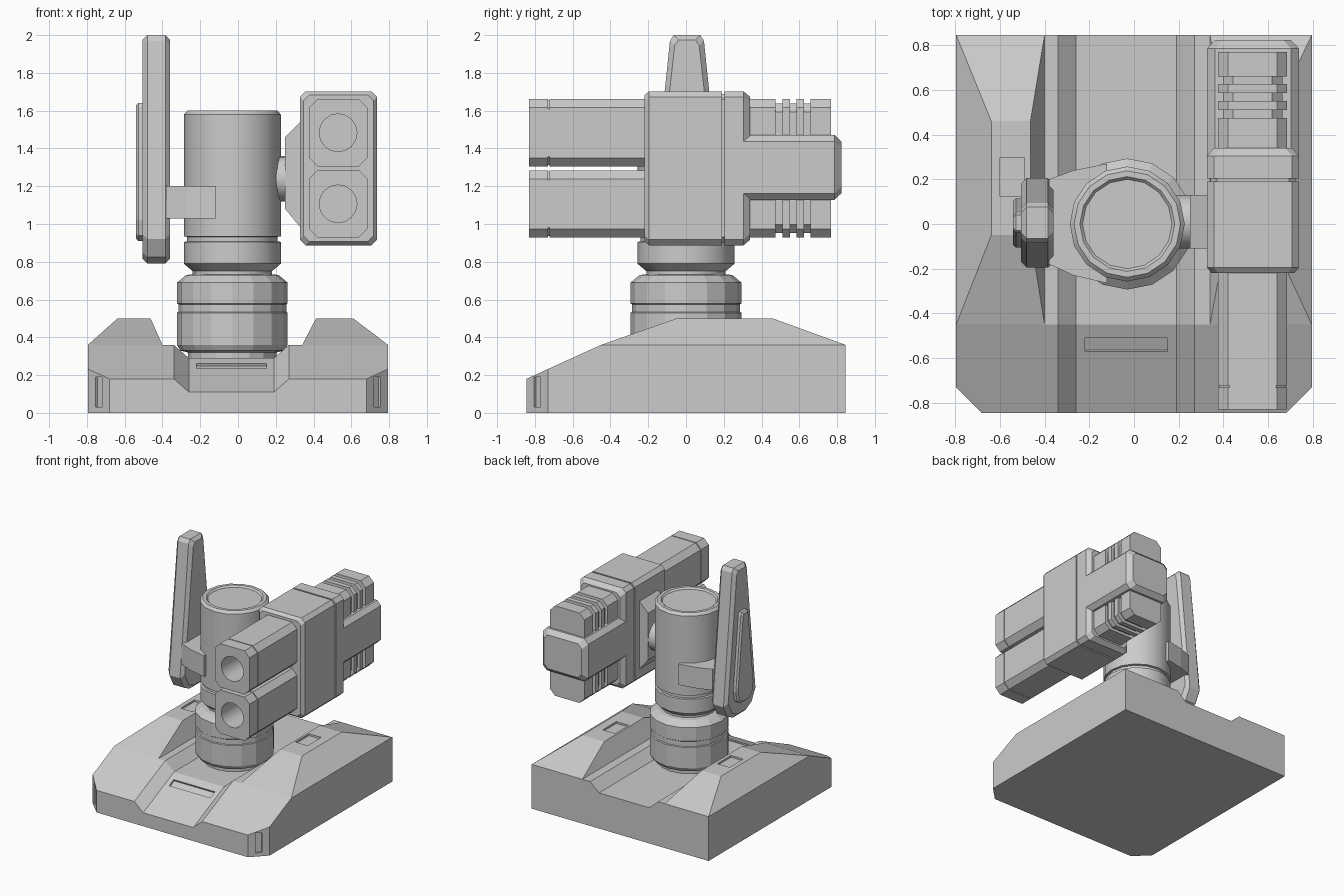
import bpy, bmesh, math
from mathutils import Matrix

if "Cube" in bpy.data.objects:
    bpy.data.objects.remove(bpy.data.objects["Cube"])


def loft(name, rings):
    """Skin equal-length rings of points and cap both ends."""
    bm = bmesh.new()
    vs = [[bm.verts.new(p) for p in r] for r in rings]
    n = len(rings[0])
    for a, b in zip(vs, vs[1:]):
        for i in range(n):
            j = (i + 1) % n
            bm.faces.new((a[i], a[j], b[j], b[i]))
    bm.faces.new(vs[0])
    bm.faces.new(vs[-1])
    bmesh.ops.recalc_face_normals(bm, faces=bm.faces)
    me = bpy.data.meshes.new(name)
    bm.to_mesh(me)
    bm.free()
    ob = bpy.data.objects.new(name, me)
    bpy.context.collection.objects.link(ob)
    return ob


def activate(ob):
    bpy.ops.object.select_all(action='DESELECT')
    ob.select_set(True)
    bpy.context.view_layer.objects.active = ob


def cut(ob, cutter):
    activate(ob)
    m = ob.modifiers.new("cut", 'BOOLEAN')
    m.operation, m.solver, m.object = 'DIFFERENCE', 'EXACT', cutter
    bpy.ops.object.modifier_apply(modifier=m.name)
    bpy.data.objects.remove(cutter)


def smooth(ob):
    activate(ob)
    bpy.ops.object.shade_smooth_by_angle(angle=math.radians(30))


def box(name, c, s, rot=0, tilt=0):
    ring = lambda z: [(x * s[0] / 2, y * s[1] / 2, z) for x, y in ((-1, -1), (1, -1), (1, 1), (-1, 1))]
    ob = loft(name, [ring(-s[2] / 2), ring(s[2] / 2)])
    ob.data.transform(Matrix.Translation(c) @ Matrix.Rotation(rot, 4, 'Z') @ Matrix.Rotation(tilt, 4, 'X'))
    return ob


def lathe(name, profile, n=16, cx=-0.03, cy=0.0):
    return loft(name, [[(cx + r * math.sin(2 * math.pi * i / n), cy + r * math.cos(2 * math.pi * i / n), z)
                        for i in range(n)] for r, z in profile])


def beam(name, cx, cz, w, h, ch, stations):
    """Chamfered rectangle swept along y; stations are (y, inset)."""
    rings = []
    for y, d in stations:
        a, b = w / 2 - d, h / 2 - d
        pts = [(a, b - ch), (a - ch, b), (ch - a, b), (-a, b - ch),
               (-a, ch - b), (ch - a, -b), (a - ch, -b), (a, ch - b)]
        rings.append([(cx + x, y, cz + z) for x, z in pts])
    return loft(name, rings)


def tapered_plate(name, pts, stations, cz):
    """Mirrored half outline (y, z) stacked along x; stations are (x, inset)."""
    rings = []
    for x, d in stations:
        half = [(max(y - d, 0.01), z + (d if z < cz else -d)) for y, z in pts]
        full = half + [(-y, z) for y, z in reversed(half)]
        rings.append([(x, 0.005 + y, z) for y, z in full])
    return loft(name, rings)


# base slab with sunken centre channel and a sloping nose
def section(y, h):
    return [(x, y, z) for x, z in ((-.795, 0), (-.795, h), (-.34, h), (-.26, h - .07),
                                   (.19, h - .07), (.27, h), (.795, h), (.795, 0))]


base = loft("base", [section(-.845, .18), section(-.45, .36), section(.845, .36)])
for s in (-1, 1):
    cut(base, box("corner_cut", (s * .795, -.845, .3), (.1626, .1626, 1), math.pi / 4))
    cut(base, box("corner_slot_cut", (s * .7375, -.7875, .11), (.05, .03, .16), s * math.pi / 4))
cut(base, box("nose_slot_cut", (-.035, -.54, .249), (.37, .065, .03), 0, math.atan(.456)))

# raised ridges either side of the channel
for name, x0, x1, t0, t1, px in (("ridge_left", -.795, -.40, -.638, -.463, -.545),
                                 ("ridge_right", .34, .795, .413, .61, .485)):
    low = [(x0, -.45, .36), (x1, -.45, .36), (x1, .845, .36), (x0, .845, .36)]
    foot = [(x, y, .355) for x, y, z in low]
    top = [(t0, -.05, .5), (t1, -.05, .5), (t1, .46, .5), (t0, .46, .5)]
    ridge = loft(name, [low, top])
    cut(ridge, box("ridge_pocket_cut", (px, .21, .5), (.11, .175, .03)))

# faceted collar, then smooth neck and head
lathe("swivel_collar", [(.235, .27), (.235, .32), (.275, .33), (.293, .36), (.293, .53), (.286, .535),
                        (.286, .575), (.293, .58), (.293, .69), (.245, .73), (.2, .735)])
smooth(lathe("neck_and_head", [(.21, .72), (.21, .75), (.257, .79), (.257, .905), (.24, .908), (.24, .932),
                               (.257, .935), (.257, 1.58), (.238, 1.6), (.212, 1.6), (.2, 1.587)]))

# tall tapered shield on the left, its outer cover and its bracket
tapered_plate("side_shield", [(.08, .79), (.15, .825), (.2, .92), (.09, 1.97), (.07, 2.0)],
              [(-.505, .025), (-.48, 0), (-.385, 0), (-.36, .025)], 1.4)
tapered_plate("shield_cover", [(.05, .91), (.095, .94), (.11, 1.02), (.045, 1.62), (.035, 1.64)],
              [(-.54, .012), (-.528, 0), (-.49, 0)], 1.3)
outline = [(-.38, -.18), (-.27, -.23), (-.12, -.265), (-.12, .27), (-.27, .24), (-.38, .2)]
loft("shield_bracket", [[(x, y, z) for x, y in outline] for z in (1.03, 1.2)])

# pivot and mounting block on the right
pivot = loft("pivot", [[(x, .01 + .12 * math.cos(i * math.pi / 8), 1.24 + .12 * math.sin(i * math.pi / 8))
                        for i in range(16)] for x in (.1, .295)])
smooth(pivot)
loft("mount_block", [[(.25, -.11, z0), (.25, .13, z0), (.25, .13, z1), (.25, -.11, z1)] if x == .25 else
                     [(x, -.11, z0), (x, .13, z0), (x, .13, z1), (x, -.11, z1)]
                     for x, z0, z1 in ((.25, 1.08, 1.46), (.34, .97, 1.55))])

# receiver housing and rear centre block
beam("receiver", .532, 1.295, .41, .815, .03,
     [(-.22, .02), (-.195, 0), (.19, 0), (.19, .014), (.203, .014), (.203, 0), (.305, 0), (.34, .03)])
beam("rear_block", .532, 1.30, .41, .345, .035, [(.3, 0), (.785, 0), (.822, .035)])

# twin barrels with bores, and finned rear sections
fins = [(.3, 0)]
for y in (.475, .55, .625):
    fins += [(y, 0), (y, .022), (y + .035, .022), (y + .035, 0)]
fins.append((.768, 0))
for label, z in (("upper", 1.483), ("lower", 1.107)):
    barrel = beam(label + "_barrel", .53, z, .31, .355, .045,
                  [(-.83, 0), (-.73, 0), (-.73, .006), (-.722, .006), (-.722, 0), (-.2, 0)])
    bore = loft("bore_cut", [[(.53 + .1 * math.cos(i * math.pi / 8), y, z + .1 * math.sin(i * math.pi / 8))
                              for i in range(16)] for y in (-.9, -.5)])
    cut(barrel, bore)
    smooth(barrel)
    beam(label + "_rear_fins", .53, z, .31, .355, .045, fins)
